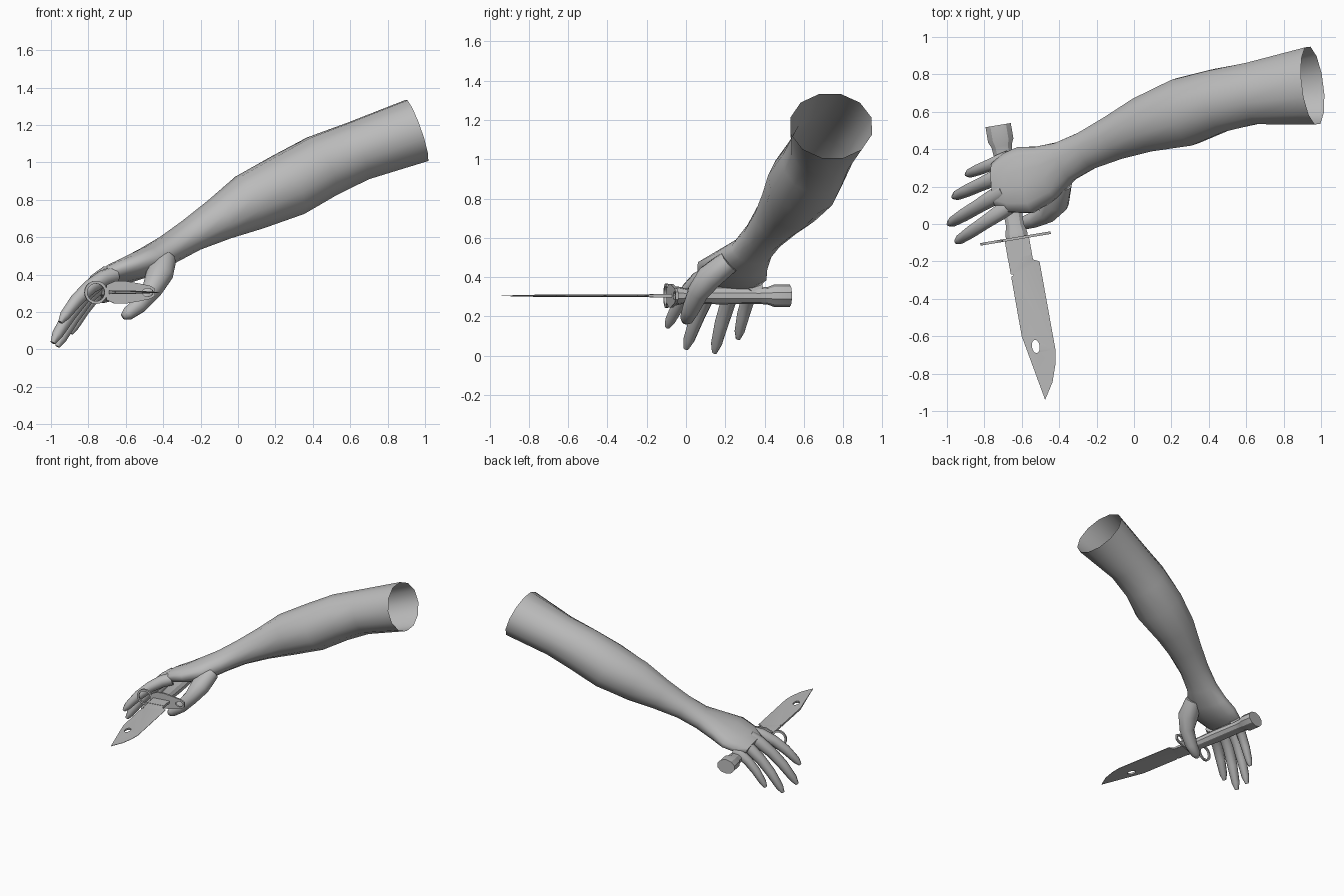
import bpy
import bmesh
import math
from mathutils import Vector, Matrix

cube = bpy.data.objects.get("Cube")
if cube:
    bpy.data.objects.remove(cube, do_unlink=True)

# One plain grey for everything
grey = bpy.data.materials.new("plain_grey")
grey.use_nodes = True
GREY = (0.5, 0.5, 0.5, 1.0)
grey.diffuse_color = GREY
grey.node_tree.nodes["Principled BSDF"].inputs["Base Color"].default_value = GREY

UP = Vector((0, 0, 1))
KNIFE = Matrix.Translation((-0.63, -0.077, 0.305)) @ Matrix.Rotation(math.radians(9.5), 4, 'Z')


def finish(name, mesh, smooth_angle):
    """Link a mesh, colour it and shade it."""
    obj = bpy.data.objects.new(name, mesh)
    bpy.context.collection.objects.link(obj)
    mesh.materials.clear()
    mesh.materials.append(grey)
    bpy.ops.object.select_all(action='DESELECT')
    obj.select_set(True)
    bpy.context.view_layer.objects.active = obj
    bpy.ops.object.shade_smooth_by_angle(angle=math.radians(smooth_angle))
    return obj


def loft(name, rings, sides=10, cap_start=True, smooth_angle=70, matrix=None):
    """Skin elliptical rings (x, y, z, half width, half height, roll degrees)."""
    bm = bmesh.new()
    centres = [Vector(r[:3]) for r in rings]
    loops = []
    for i, ring in enumerate(rings):
        ahead = centres[min(i + 1, len(rings) - 1)]
        tangent = (ahead - centres[max(i - 1, 0)]).normalized()
        side = tangent.cross(UP).normalized()
        top = side.cross(tangent)
        if len(ring) > 5:
            turn = Matrix.Rotation(math.radians(ring[5]), 3, tangent)
            side, top = turn @ side, turn @ top
        loop = []
        for k in range(sides):
            a = math.tau * (k + 0.5) / sides
            offset = side * math.cos(a) * ring[3] + top * math.sin(a) * ring[4]
            loop.append(bm.verts.new(centres[i] + offset))
        loops.append(loop)
    for a, b in zip(loops, loops[1:]):
        for k in range(sides):
            n = (k + 1) % sides
            bm.faces.new((a[k], a[n], b[n], b[k]))
    if cap_start:
        bm.faces.new(loops[0])
    bm.faces.new(loops[-1])
    bmesh.ops.recalc_face_normals(bm, faces=bm.faces)
    if matrix:
        bm.transform(matrix)
    mesh = bpy.data.meshes.new(name)
    bm.to_mesh(mesh)
    bm.free()
    return finish(name, mesh, smooth_angle)


def ellipse(x, y, rx, ry, count=20):
    return [(x + rx * math.cos(math.tau * k / count),
             y + ry * math.sin(math.tau * k / count)) for k in range(count)]


def plate(name, outlines, half_thickness, matrix, thin_rule=None):
    """Flat plate from an outline followed by its holes."""
    curve = bpy.data.curves.new(name + "_outline", 'CURVE')
    curve.dimensions = '2D'
    curve.fill_mode = 'BOTH'
    curve.extrude = half_thickness
    for points in outlines:
        spline = curve.splines.new('POLY')
        spline.points.add(len(points) - 1)
        for p, (x, y) in zip(spline.points, points):
            p.co = (x, y, 0, 1)
        spline.use_cyclic_u = True
    helper = bpy.data.objects.new(name + "_outline", curve)
    bpy.context.collection.objects.link(helper)
    graph = bpy.context.evaluated_depsgraph_get()
    mesh = bpy.data.meshes.new_from_object(helper.evaluated_get(graph))
    mesh.name = name
    bpy.data.objects.remove(helper, do_unlink=True)
    if thin_rule:
        for v in mesh.vertices:
            if thin_rule(v.co):
                v.co.z *= 0.2
    mesh.transform(matrix)
    return finish(name, mesh, 30)


# Arm: open at the elbow end, running down into the palm
loft("arm_and_palm", [
    (0.955, 0.74, 1.17, 0.215, 0.178),
    (0.64, 0.70, 1.06, 0.172, 0.165),
    (0.45, 0.66, 0.98, 0.175, 0.175),
    (0.27, 0.60, 0.88, 0.19, 0.178),
    (0.06, 0.535, 0.785, 0.155, 0.158),
    (-0.10, 0.465, 0.695, 0.125, 0.118),
    (-0.25, 0.395, 0.61, 0.108, 0.09),
    (-0.37, 0.335, 0.535, 0.115, 0.08, 4),
    (-0.47, 0.275, 0.475, 0.155, 0.082, 8),
    (-0.58, 0.235, 0.43, 0.188, 0.07, 10),
    (-0.68, 0.22, 0.395, 0.165, 0.056, 10),
    (-0.75, 0.21, 0.365, 0.12, 0.038, 10),
], sides=12, cap_start=False)

# Thumb wrapping under the grip
loft("thumb", [
    (-0.39, 0.22, 0.48, 0.06, 0.06),
    (-0.42, 0.12, 0.40, 0.075, 0.068),
    (-0.46, 0.06, 0.32, 0.055, 0.055),
    (-0.53, 0.025, 0.235, 0.045, 0.045),
    (-0.59, 0.005, 0.19, 0.036, 0.036),
    (-0.615, -0.005, 0.175, 0.018, 0.018),
])

# Four fingers arching down from the knuckles: base, tip, thickness
FINGERS = {
    "index_finger": ((-0.66, 0.10, 0.40), (-0.95, -0.095, 0.145), 1.0),
    "middle_finger": ((-0.69, 0.18, 0.405), (-0.99, 0.0, 0.035), 1.05),
    "ring_finger": ((-0.69, 0.27, 0.385), (-0.965, 0.145, 0.015), 1.0),
    "little_finger": ((-0.67, 0.355, 0.355), (-0.895, 0.265, 0.085), 0.9),
}
STEPS = ((0, 0.046), (0.2, 0.045), (0.45, 0.039), (0.7, 0.036), (0.92, 0.028), (1, 0.013))
for name, (base, tip, thick) in FINGERS.items():
    rings = []
    for t, r in STEPS:
        p = Vector(base).lerp(Vector(tip), t) + UP * 0.2 * t * (1 - t)
        rings.append((*p, r * thick, r * thick))
    loft(name, rings, sides=8)

# Knife grip with collar and flared pommel
GRIP = ((0.0, 0.062), (0.03, 0.062), (0.07, 0.05), (0.25, 0.056), (0.45, 0.053),
        (0.5, 0.058), (0.53, 0.072), (0.613, 0.072))
loft("knife_grip", [(0.005, y, 0, r, r * 0.78) for y, r in GRIP],
     sides=10, smooth_angle=30, matrix=KNIFE)

# Guard: a tapering cross plate with a small eye, and a large ring
upright = KNIFE @ Matrix.Rotation(math.pi / 2, 4, 'X')
upper = [(-0.075, 0.04), (-0.03, 0.06), (0.03, 0.06), (0.1, 0.048), (0.16, 0.036), (0.187, 0.02)]
lower = [(x, -z) for x, z in reversed(upper)]
plate("guard_plate", [upper + lower, ellipse(0.148, 0, 0.03, 0.022, 12)], 0.007, upright)
plate("guard_ring", [ellipse(-0.132, 0, 0.062, 0.062), ellipse(-0.132, 0, 0.047, 0.047)],
      0.007, upright)

# Blade: clipped point, notched spine and an oval hole; edges thinned
outline = [(-0.063, 0), (-0.06, -0.185), (-0.045, -0.19), (-0.06, -0.2), (-0.057, -0.521),
           (0.0104, -0.877), (0.065, -0.79), (0.096, -0.698), (0.109, -0.62),
           (0.103, -0.142), (0.07, -0.126), (0.069, 0)]
plate("blade", [outline, ellipse(0.008, -0.587, 0.021, 0.036, 12)], 0.007, KNIFE,
      lambda co: co.x > 0.08 or co.y < -0.7)

# Thicker blade root next to the guard
plate("blade_root", [[(-0.062, 0), (-0.062, -0.1), (0.068, -0.1), (0.068, 0)]], 0.01, KNIFE)
